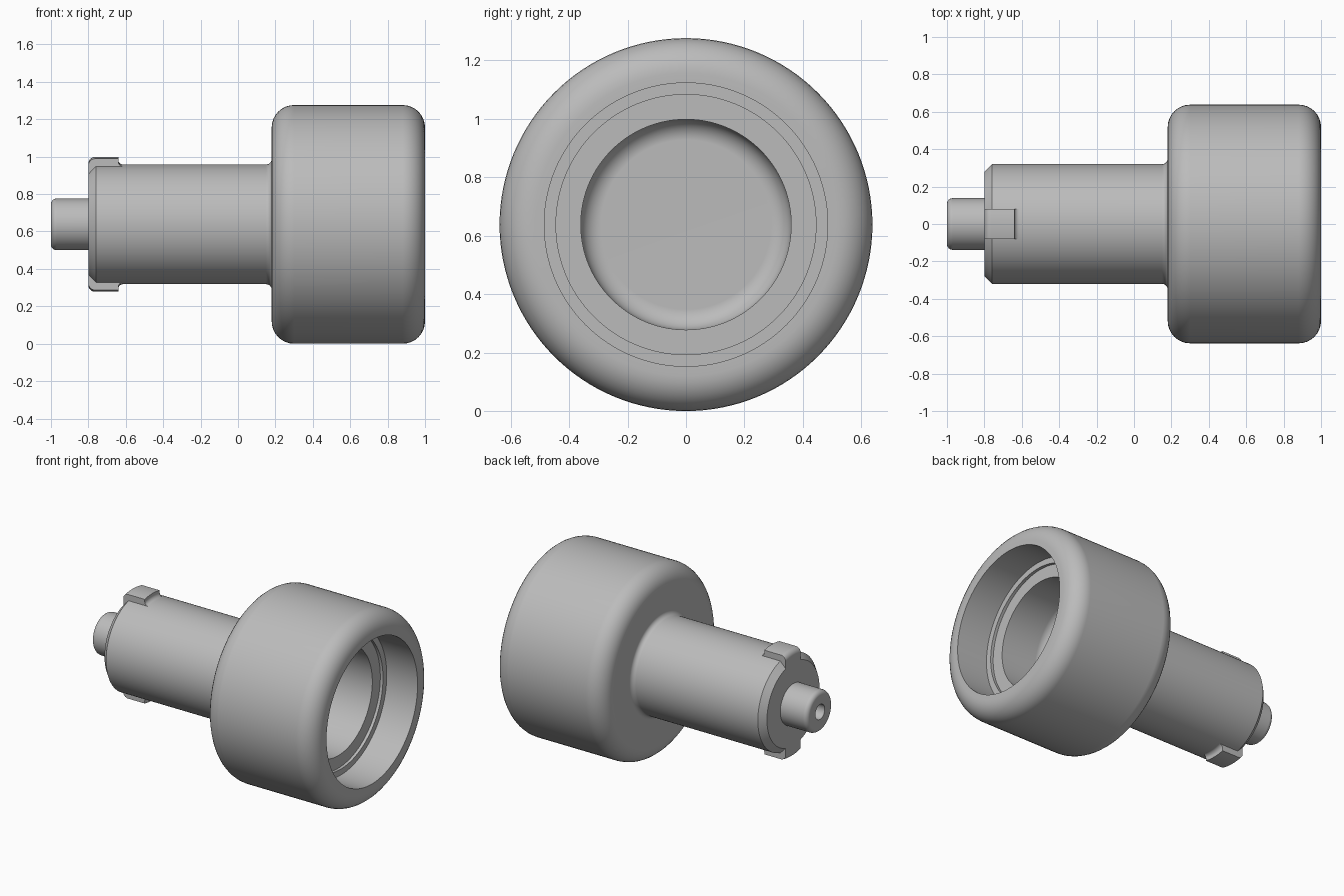
import bpy, bmesh, math
from mathutils import Vector

cube = bpy.data.objects.get("Cube")
if cube:
    bpy.data.objects.remove(cube, do_unlink=True)

AXIS_Z = 0.638
SEGMENTS = 128

metal = bpy.data.materials.new("plain grey")
grey = (0.5, 0.5, 0.5, 1)
metal.diffuse_color = grey
metal.use_nodes = True
metal.node_tree.nodes["Principled BSDF"].inputs["Base Color"].default_value = grey


def rounded(corners, steps=8):
    """Replace each (x, radius, fillet) corner by an arc tangent to both its edges."""
    path = []
    for i, (x, r, fillet) in enumerate(corners):
        p = Vector((x, r))
        if not fillet:
            path.append(p)
            continue
        a = (Vector(corners[i - 1][:2]) - p).normalized()
        b = (Vector(corners[i + 1][:2]) - p).normalized()
        half = a.angle(b) / 2
        centre = p + (a + b).normalized() * fillet / math.sin(half)
        start = p + a * fillet / math.tan(half) - centre
        end = p + b * fillet / math.tan(half) - centre
        sweep = math.pi - 2 * half
        for k in range(steps + 1):
            t = k / steps
            path.append(centre + (start * math.sin((1 - t) * sweep)
                                  + end * math.sin(t * sweep)) / math.sin(sweep))
    return path


def finish(name, bm):
    bmesh.ops.remove_doubles(bm, verts=bm.verts, dist=1e-5)
    bmesh.ops.recalc_face_normals(bm, faces=bm.faces)
    mesh = bpy.data.meshes.new(name)
    bm.to_mesh(mesh)
    bm.free()
    mesh.materials.append(metal)
    obj = bpy.data.objects.new(name, mesh)
    bpy.context.collection.objects.link(obj)
    obj.location.z = AXIS_Z
    bpy.ops.object.select_all(action='DESELECT')
    obj.select_set(True)
    bpy.context.view_layer.objects.active = obj
    bpy.ops.object.shade_smooth_by_angle(angle=math.radians(30))
    normals = obj.modifiers.new("Even shading", 'WEIGHTED_NORMAL')
    normals.keep_sharp = True
    return obj


def lathe(name, corners):
    """Revolve a profile about the x axis."""
    bm = bmesh.new()
    verts = [bm.verts.new((p.x, 0, p.y)) for p in rounded(corners)]
    edges = [bm.edges.new(pair) for pair in zip(verts, verts[1:])]
    bmesh.ops.spin(bm, geom=verts + edges, cent=(0, 0, 0), axis=(1, 0, 0),
                   angle=math.tau, steps=SEGMENTS, use_merge=True)
    return finish(name, bm)


# Stem and hollow head, from the stem's end face round to the cavity floor
lathe("stem_and_head", [
    (-0.8, 0, 0), (-0.8, 0.28, 0), (-0.76, 0.32, 0),
    (0.18, 0.32, 0.03), (0.18, AXIS_Z, 0.12), (1, AXIS_Z, 0.12),
    (1, 0.485, 0), (0.77, 0.485, 0), (0.77, 0.445, 0),
    (0.75, 0.445, 0), (0.75, 0.36, 0), (0.42, 0.36, 0.07), (0.42, 0, 0)])

# End pin with a blind bore
lathe("end_pin", [
    (-0.8, 0.138, 0), (-1, 0.138, 0.03), (-1, 0.05, 0),
    (-0.82, 0.05, 0), (-0.82, 0, 0)])

# Key tabs above and below the stem: straight sides, crowned top
tab_profile = rounded([
    (-0.8, 0.25, 0), (-0.8, 0.36, 0.035), (-0.64, 0.36, 0),
    (-0.64, 0.32, 0.025), (-0.61, 0.32, 0), (-0.61, 0.25, 0)])
for name, side in (("upper_key", 1), ("lower_key", -1)):
    bm = bmesh.new()
    rows = []
    for k in range(9):
        y = 0.08 * (k / 4 - 1)
        rows.append([bm.verts.new((p.x, y, side * math.sqrt(p.y ** 2 - y ** 2)))
                     for p in tab_profile])
    for row, after in zip(rows, rows[1:]):
        for i in range(len(row)):
            bm.faces.new((row[i - 1], row[i], after[i], after[i - 1]))
    bm.faces.new(rows[0])
    bm.faces.new(rows[-1])
    finish(name, bm)
